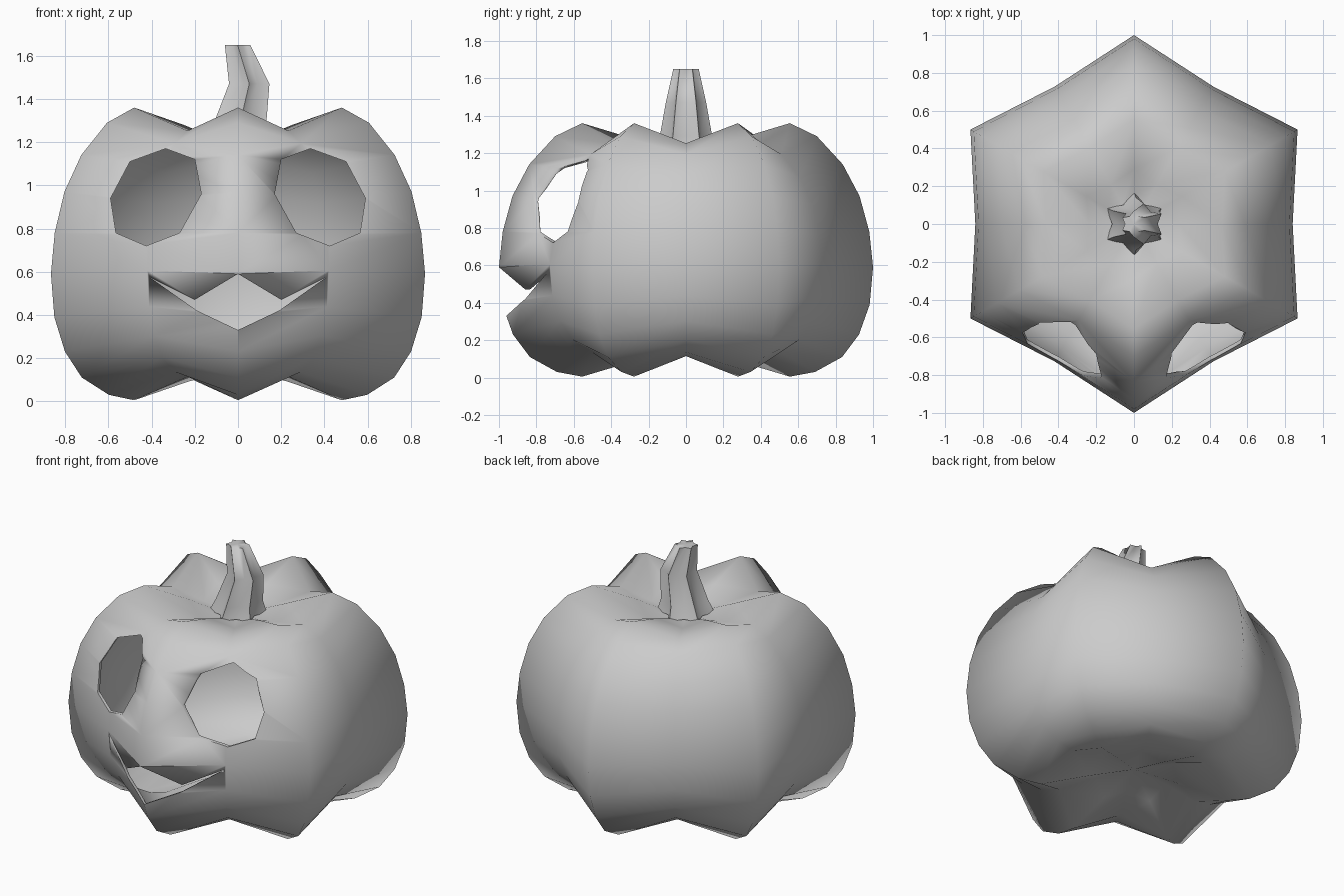
import bpy, bmesh
from math import sin, cos, radians

if "Cube" in bpy.data.objects:
    bpy.data.objects.remove(bpy.data.objects["Cube"])


def new_object(name, bm):
    bmesh.ops.recalc_face_normals(bm, faces=bm.faces[:])
    me = bpy.data.meshes.new(name)
    bm.to_mesh(me)
    bm.free()
    ob = bpy.data.objects.new(name, me)
    bpy.context.collection.objects.link(ob)
    return ob


def activate(ob):
    bpy.ops.object.select_all(action='DESELECT')
    ob.select_set(True)
    bpy.context.view_layer.objects.active = ob


def lobed_lathe(name, rings, first, last):
    """Six-lobed skin. Each ring: ridge (r, z), valley (r, z), x shift."""
    bm = bmesh.new()
    loops = []
    for rr, rz, vr, vz, dx in rings:
        loop = []
        for i in range(12):
            a = radians(30 * i)
            r, z = (rr, rz) if i % 2 else (vr, vz)
            loop.append(bm.verts.new((r * cos(a) + dx, r * sin(a), z)))
        loops.append(loop)
    for a, b in zip(loops, loops[1:]):
        for i in range(12):
            j = (i + 1) % 12
            bm.faces.new((a[i], a[j], b[j], b[i]))
    for loop, z, dx in ((loops[0], first, rings[0][4]), (loops[-1], last, rings[-1][4])):
        c = bm.verts.new((dx, 0, z))
        for i in range(12):
            bm.faces.new((loop[i], loop[(i + 1) % 12], c))
    return new_object(name, bm)


def prism(name, outline):
    """Front-view outline extruded along y as a cutter."""
    bm = bmesh.new()
    f = bm.faces.new([bm.verts.new((x, -1.5, z)) for x, z in outline])
    ext = bmesh.ops.extrude_face_region(bm, geom=[f])
    for g in ext['geom']:
        if isinstance(g, bmesh.types.BMVert):
            g.co.y = -0.3
    ob = new_object(name, bm)
    ob.hide_render = True
    return ob


# pumpkin body: ridge profile, valleys are the same curve pulled to the middle
profile = [(.555, .005), (.69, .03), (.835, .11), (.925, .23), (.982, .39),
           (1, .59), (.98, .78), (.928, .97), (.838, 1.14), (.7, 1.29), (.555, 1.36)]
rings = [(.27, .09, .24, .15, 0)]
rings += [(r, z, r * .84, .69 + (z - .69) * .84, 0) for r, z in profile]
rings += [(.29, 1.28, .24, 1.215, 0), (.16, 1.23, .12, 1.2, 0)]
body = lobed_lathe("pumpkin_body", rings, .16, 1.2)

# face openings
eye = [(.17, .96), (.20, 1.12), (.335, 1.17), (.50, 1.11),
       (.59, .94), (.565, .78), (.425, .72), (.27, .78)]
upper = [(.41, .575), (.2, .47)]
lower = [(.19, .42)]
mouth = ([(0, .59)] + upper[::-1] + lower + [(0, .33)]
         + [(-x, z) for x, z in lower] + [(-x, z) for x, z in upper])
cutters = [prism("eye_cutter_right", eye),
           prism("eye_cutter_left", [(-x, z) for x, z in eye]),
           prism("mouth_cutter", mouth)]

# hollow shell with the openings cut through
shell = body.modifiers.new("shell", 'SOLIDIFY')
shell.thickness = .02
shell.offset = -1
for c in cutters:
    m = body.modifiers.new(c.name, 'BOOLEAN')
    m.operation = 'DIFFERENCE'
    m.solver = 'EXACT'
    m.object = c
activate(body)
for m in list(body.modifiers):
    bpy.ops.object.modifier_apply(modifier=m.name)
for c in cutters:
    bpy.data.objects.remove(c)

# bent star-section stem
stem = lobed_lathe("stem", [(r, z, r * .68, z, dx) for r, z, dx in
                            ((.17, 1.215, 0), (.14, 1.29, .01), (.108, 1.47, .052), (.068, 1.65, -.002))],
                   1.215, 1.65)

for ob in (body, stem):
    activate(ob)
    bpy.ops.object.shade_smooth_by_angle(angle=radians(72))
